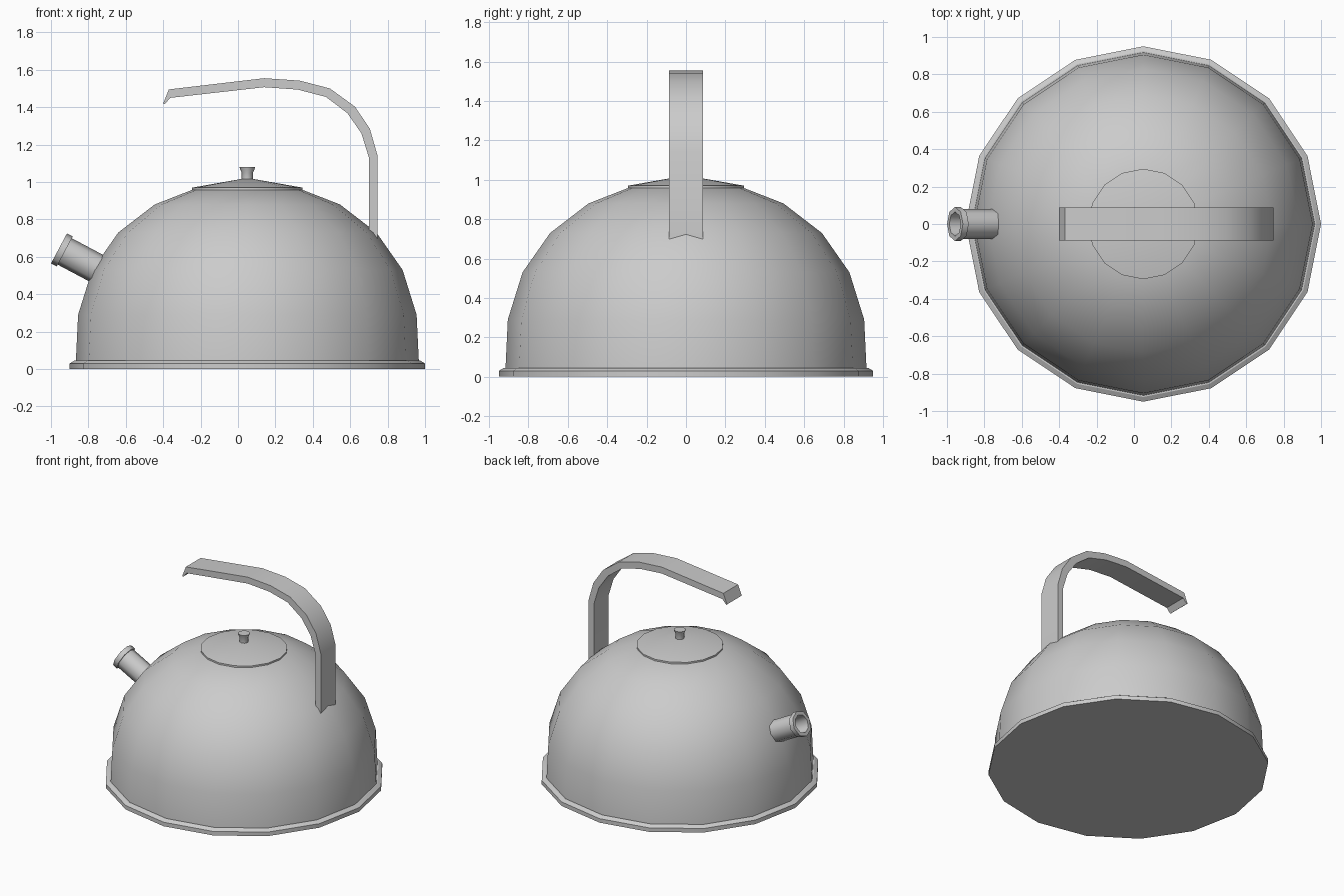
import bpy, bmesh
from math import cos, sin, pi
from mathutils import Matrix, Vector

if "Cube" in bpy.data.objects:
    bpy.data.objects.remove(bpy.data.objects["Cube"])

CX = 0.05  # body axis


def finish(name, bm, angle):
    bmesh.ops.remove_doubles(bm, verts=bm.verts, dist=1e-5)
    bmesh.ops.recalc_face_normals(bm, faces=bm.faces)
    me = bpy.data.meshes.new(name)
    bm.to_mesh(me)
    bm.free()
    ob = bpy.data.objects.new(name, me)
    bpy.context.collection.objects.link(ob)
    bpy.ops.object.select_all(action='DESELECT')
    ob.select_set(True)
    bpy.context.view_layer.objects.active = ob
    bpy.ops.object.shade_smooth_by_angle(angle=angle)
    return ob


def lathe(name, profile, sides, matrix, angle=0.7):
    """Revolve (radius, height) points; ends with a radius are capped."""
    bm = bmesh.new()
    rings = []
    for r, z in profile:
        if r == 0:
            rings.append([bm.verts.new(matrix @ Vector((0, 0, z)))])
        else:
            rings.append([bm.verts.new(matrix @ Vector((r * cos(2 * pi * i / sides),
                                                        r * sin(2 * pi * i / sides), z)))
                          for i in range(sides)])
    for a, b in zip(rings, rings[1:]):
        for i in range(sides):
            j = (i + 1) % sides
            quad = [a[i % len(a)], a[j % len(a)], b[j % len(b)], b[i % len(b)]]
            bm.faces.new(list(dict.fromkeys(quad)))
    for ring in (rings[0], rings[-1]):
        if len(ring) > 1:
            bm.faces.new(ring)
    return finish(name, bm, angle)


axis = Matrix.Translation((CX, 0, 0))

# Base rim and domed body
lathe("base_rim", [(0.95, 0), (0.95, 0.03), (0.925, 0.045), (0.90, 0.045)], 16, axis, 0.5)
lathe("body", [(0.917, 0.04), (0.905, 0.29), (0.83, 0.53), (0.69, 0.73),
               (0.495, 0.88), (0.29, 0.96)], 16, axis)

# Lid and knob
lathe("lid", [(0.285, 0.955), (0.295, 0.958), (0.295, 0.97), (0, 1.022)], 16, axis, 0.5)
lathe("lid_knob", [(0.03, 1.01), (0.03, 1.05), (0.04, 1.072), (0.042, 1.08), (0, 1.08)],
      8, axis, 0.8)

# Hollow spout, local z pointing outwards from the mouth
direction = Vector((-0.883, 0, 0.469)).normalized()
spout = (Matrix.Translation((-0.957, 0, 0.645))
         @ Matrix(((direction.z, 0, direction.x), (0, 1, 0),
                   (-direction.x, 0, direction.z))).to_4x4())
lathe("spout", [(0.08, -0.30), (0.08, -0.035), (0.091, -0.035), (0.091, 0),
                (0.065, 0), (0.06, -0.28), (0, -0.28)], 8, spout, 0.9)

# Curved handle: outer and inner side of the strip in x, z
outer = [(-0.40, 1.42), (-0.37, 1.495), (0.14, 1.555), (0.33, 1.542), (0.492, 1.50),
         (0.625, 1.403), (0.705, 1.285), (0.745, 1.145), (0.745, 0.67)]
inner = [(-0.393, 1.415), (-0.362, 1.45), (0.14, 1.507), (0.32, 1.494), (0.47, 1.455),
         (0.585, 1.368), (0.66, 1.26), (0.70, 1.13), (0.70, 0.67)]
bm = bmesh.new()
sections = []
for (ox, oz), (ix, iz) in zip(outer, inner):
    sections.append([bm.verts.new(p) for p in ((ox, -0.087, oz), (ox, 0.087, oz),
                                               (ix, 0.087, iz), (ix, -0.087, iz))])
for a, b in zip(sections, sections[1:]):
    for i in range(4):
        j = (i + 1) % 4
        bm.faces.new((a[i], a[j], b[j], b[i]))
bm.faces.new(sections[0])
bm.faces.new(sections[-1])
finish("handle", bm, 0.6)
